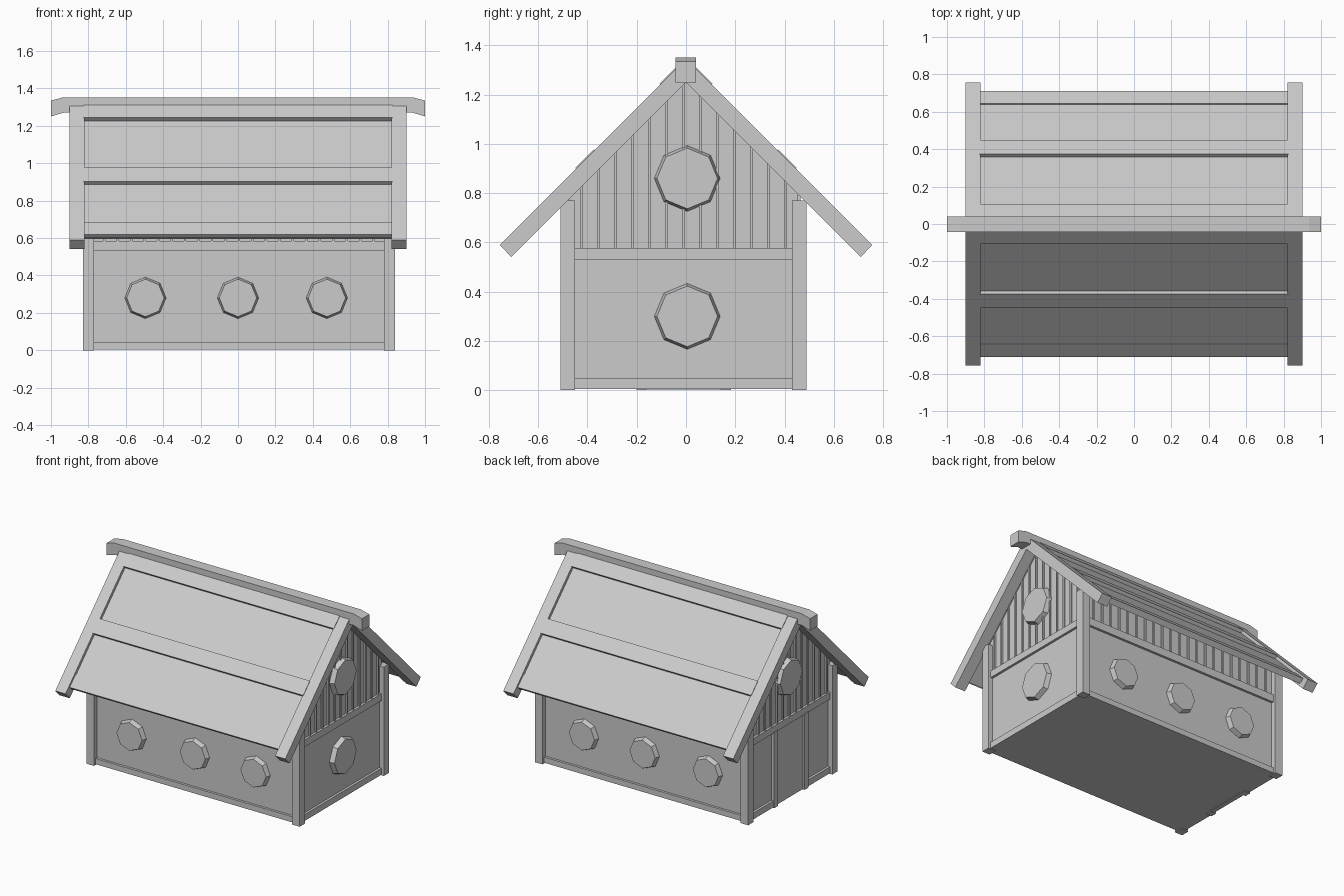
import bpy, bmesh
from math import pi, cos, sin
from mathutils import Vector

if "Cube" in bpy.data.objects:
    bpy.data.objects.remove(bpy.data.objects["Cube"])

CX, CY, HX, HY = 0.005, -0.01, 0.835, 0.5   # body centre and half sizes
WALL, RAIL = 0.035, 0.018                   # insets of wall and rails from the posts


def finish(name, bm):
    bmesh.ops.recalc_face_normals(bm, faces=bm.faces)
    me = bpy.data.meshes.new(name)
    bm.to_mesh(me)
    bm.free()
    ob = bpy.data.objects.new(name, me)
    bpy.context.collection.objects.link(ob)
    return ob


def loft(name, lower, upper):
    """Closed solid between two matching rings."""
    bm = bmesh.new()
    a = [bm.verts.new(p) for p in lower]
    b = [bm.verts.new(p) for p in upper]
    bm.faces.new(a)
    bm.faces.new(b)
    n = len(a)
    for i in range(n):
        j = (i + 1) % n
        bm.faces.new((a[i], a[j], b[j], b[i]))
    return finish(name, bm)


def prism_x(name, yz, x0, x1):
    return loft(name, [(x0, y, z) for y, z in yz], [(x1, y, z) for y, z in yz])


def box(name, x0, x1, y0, y1, z0, z1):
    return prism_x(name, [(y0, z0), (y1, z0), (y1, z1), (y0, z1)], x0, x1)


def roof_board(name, side, x0, x1, y0, y1, top, bottom):
    """Board on the 45 degree slope; top/bottom are the heights of its planes at y = 0."""
    d = (top - bottom) / 2
    pts = [(y0, top - y0), (y1, top - y1), (y1 - d, top - y1 - d), (y0 - d, top - y0 - d)]
    return prism_x(name, [(side * y, z) for y, z in pts], x0, x1)


def window(name, centre, out, radius):
    """Octagonal disc with a sloped rim, standing off the wall."""
    c, o = Vector(centre), Vector(out)
    u, v = o.cross(Vector((0, 0, 1))), Vector((0, 0, 1))

    def ring(r, d):
        return [c + o * d + (u * cos(i * pi / 4) + v * sin(i * pi / 4)) * r for i in range(8)]
    return loft(name, ring(radius, -0.01), ring(radius - 0.014, 0.033))


# House core with gable ends
wy = HY - WALL
prism_x("walls", [(CY - wy, 0.005), (CY + wy, 0.005), (CY + wy, 0.81), (0, 1.285), (CY - wy, 0.81)],
        CX - HX + WALL, CX + HX - WALL)

# Corner posts
for sx in (-1, 1):
    for sy in (-1, 1):
        x, y = CX + sx * (HX - 0.03), CY + sy * (HY - 0.03)
        box("corner_post", x - 0.03, x + 0.03, y - 0.03, y + 0.03, 0, 0.77)

# Long sides: rails, battens, windows
for s in (-1, 1):
    y0, y1 = sorted((CY + s * (HY - RAIL), CY + s * (HY - 0.06)))
    for z0, z1 in ((0.005, 0.045), (0.53, 0.585)):
        box("side_rail", CX - HX + 0.05, CX + HX - 0.05, y0, y1, z0, z1)
    yb0, yb1 = sorted((CY + s * (HY - WALL + 0.01), CY + s * (HY - 0.06)))
    for i in range(-10, 11):
        x = CX + i * 0.072
        box("side_batten", x - 0.006, x + 0.006, yb0, yb1, 0.57, 0.79)
    for x in (-0.495, 0, 0.475):
        window("side_window", (x, CY + s * wy, 0.28), (0, s, 0), 0.114)

# Gable ends: rails, battens, windows, and a doorway on the left end
for s in (-1, 1):
    x0, x1 = sorted((CX + s * (HX - RAIL), CX + s * (HX - 0.06)))
    box("end_rail", x0, x1, CY - HY + 0.05, CY + HY - 0.05, 0.528, 0.577)
    xb0, xb1 = sorted((CX + s * (HX - WALL + 0.01), CX + s * (HX - 0.06)))
    for i in range(-6, 7):
        y = CY + i * 0.069
        if abs(y) < 0.44:
            box("gable_batten", xb0, xb1, y - 0.006, y + 0.006, 0.56, 1.27 - abs(y))
    xw = CX + s * (HX - WALL)
    window("gable_window", (xw, 0.005, 0.86), (s, 0, 0), 0.137)
    if s > 0:
        box("end_sill", x0, x1, CY - HY + 0.05, CY + HY - 0.05, 0.005, 0.05)
        window("end_window", (xw, 0.005, 0.30), (s, 0, 0), 0.137)
    else:
        for t in (-1, 1):
            ya, yb = sorted((t * 0.17, t * 0.45))
            box("end_sill", x0, x1, CY + ya, CY + yb, 0.005, 0.05)
            box("door_jamb", x0 - 0.006, x1, CY + t * 0.17 - 0.022, CY + t * 0.17 + 0.022, 0, 0.535)
        box("door", x0 + 0.008, x1, CY - 0.155, CY + 0.155, 0.002, 0.53)

# Roof: end boards, recessed panels and three cross boards on each slope
for s in (-1, 1):
    for t in (-1, 1):
        xa, xb = sorted((t * 0.82, t * 0.90))
        pts = [(0, 1.347), (0.757, 0.59), (0.709, 0.541), (0, 1.25)]
        prism_x("barge_board", [(s * y, z) for y, z in pts], xa, xb)
    roof_board("roof_panel", s, -0.83, 0.83, 0.0, 0.70, 1.318, 1.27)
    for y0, y1, top in ((0.02, 0.108, 1.352), (0.375, 0.45, 1.352), (0.645, 0.71, 1.328)):
        roof_board("roof_cross_board", s, -0.825, 0.825, y0, y1, top, 1.29)

# Ridge beam with drooping ends
xz = [(-1, 1.25), (-0.935, 1.27), (0.935, 1.27), (1, 1.25), (1, 1.335), (0.935, 1.352), (-0.935, 1.352), (-1, 1.335)]
loft("ridge_beam", [(x, -0.042, z) for x, z in xz], [(x, 0.04, z) for x, z in xz])
